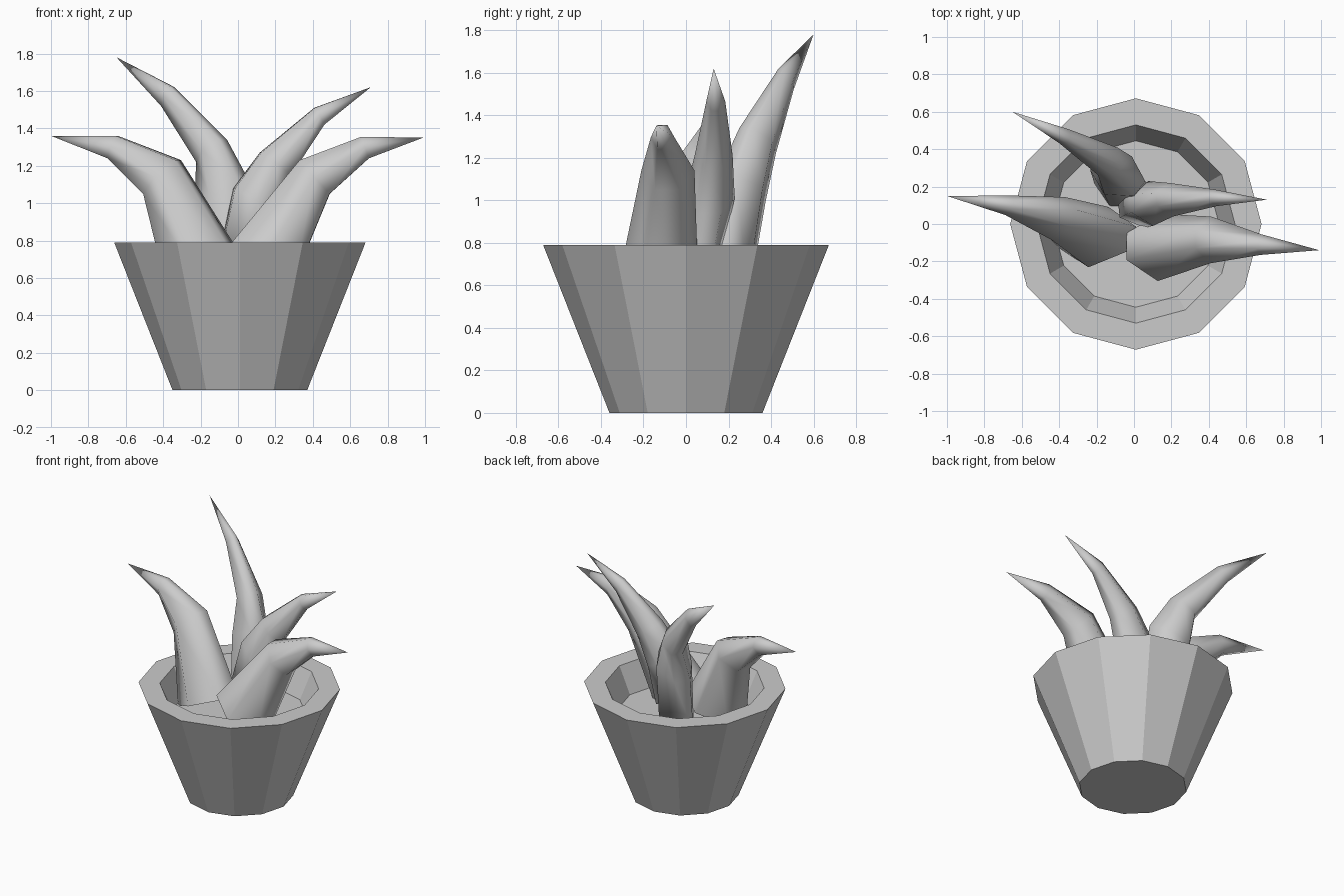
import bpy, bmesh, math
from mathutils import Vector

if "Cube" in bpy.data.objects:
    bpy.data.objects.remove(bpy.data.objects["Cube"])


def finish(name, bm, smooth=None):
    bmesh.ops.recalc_face_normals(bm, faces=bm.faces[:])
    me = bpy.data.meshes.new(name)
    bm.to_mesh(me)
    bm.free()
    ob = bpy.data.objects.new(name, me)
    bpy.context.collection.objects.link(ob)
    if smooth:
        bpy.ops.object.select_all(action='DESELECT')
        ob.select_set(True)
        bpy.context.view_layer.objects.active = ob
        bpy.ops.object.shade_smooth_by_angle(angle=math.radians(smooth))
    return ob


def bridge(bm, a, b):
    n = len(a)
    for i in range(n):
        j = (i + 1) % n
        bm.faces.new((a[i], a[j], b[j], b[i]))


# Twelve-sided pot: outer wall, flat rim, inner wall and soil floor
bm = bmesh.new()
rings = []
for r, z in [(0.36, 0), (0.672, 0.79), (0.53, 0.79), (0.445, 0.6)]:
    rings.append([bm.verts.new((0.01 + r * math.cos(math.tau * i / 12),
                                r * math.sin(math.tau * i / 12), z))
                  for i in range(12)])
for a, b in zip(rings, rings[1:]):
    bridge(bm, a, b)
bm.faces.new(rings[0])
bm.faces.new(rings[-1])
finish("pot", bm)

# Leaf cross-section: (position from outer to inner side, sideways factor)
SECTION = [(0, -0.45), (0.5, -1), (1, -0.4), (1, 0.4), (0.5, 1), (0, 0.45)]


def leaf(name, tip, sections):
    """Each section: outer point, inner point, half width."""
    tip = Vector(tip)
    heading = tip - Vector(sections[0][0])
    side = Vector((-heading.y, heading.x, 0)).normalized()
    bm = bmesh.new()
    loops = []
    for outer, inner, w in sections:
        o, i = Vector(outer), Vector(inner)
        loops.append([bm.verts.new(o.lerp(i, t) + side * w * s) for t, s in SECTION])
    for a, b in zip(loops, loops[1:]):
        bridge(bm, a, b)
    bm.faces.new(loops[0])
    end = bm.verts.new(tip)
    last = loops[-1]
    for k in range(6):
        bm.faces.new((last[k], last[(k + 1) % 6], end))
    finish(name, bm, 85)


# Four arching leaves
leaf("front_left_leaf", (-1.0, 0.15, 1.36), [
    ((-0.37, -0.06, 0.59), (-0.01, -0.08, 0.73), 0.17),
    ((-0.49, 0.03, 1.05), (-0.32, 0.03, 1.23), 0.12),
    ((-0.69, 0.10, 1.24), (-0.65, 0.10, 1.36), 0.055)])
leaf("front_right_leaf", (0.99, -0.14, 1.35), [
    ((0.30, -0.13, 0.59), (-0.04, -0.12, 0.78), 0.18),
    ((0.49, -0.09, 1.05), (0.33, -0.08, 1.23), 0.125),
    ((0.70, -0.11, 1.24), (0.66, -0.11, 1.355), 0.055)])
leaf("back_left_leaf", (-0.65, 0.60, 1.78), [
    ((-0.18, 0.26, 0.59), (0.06, 0.13, 0.62), 0.12),
    ((-0.20, 0.33, 1.0), (0.03, 0.19, 1.12), 0.125),
    ((-0.20, 0.39, 1.22), (-0.08, 0.28, 1.34), 0.09),
    ((-0.40, 0.49, 1.52), (-0.35, 0.45, 1.62), 0.045)])
leaf("back_right_leaf", (0.71, 0.13, 1.62), [
    ((0.17, 0.07, 0.65), (-0.08, 0.07, 0.80), 0.09),
    ((0.20, 0.11, 0.94), (-0.02, 0.11, 1.08), 0.12),
    ((0.28, 0.13, 1.15), (0.12, 0.13, 1.27), 0.09),
    ((0.46, 0.14, 1.42), (0.41, 0.14, 1.51), 0.045)])
